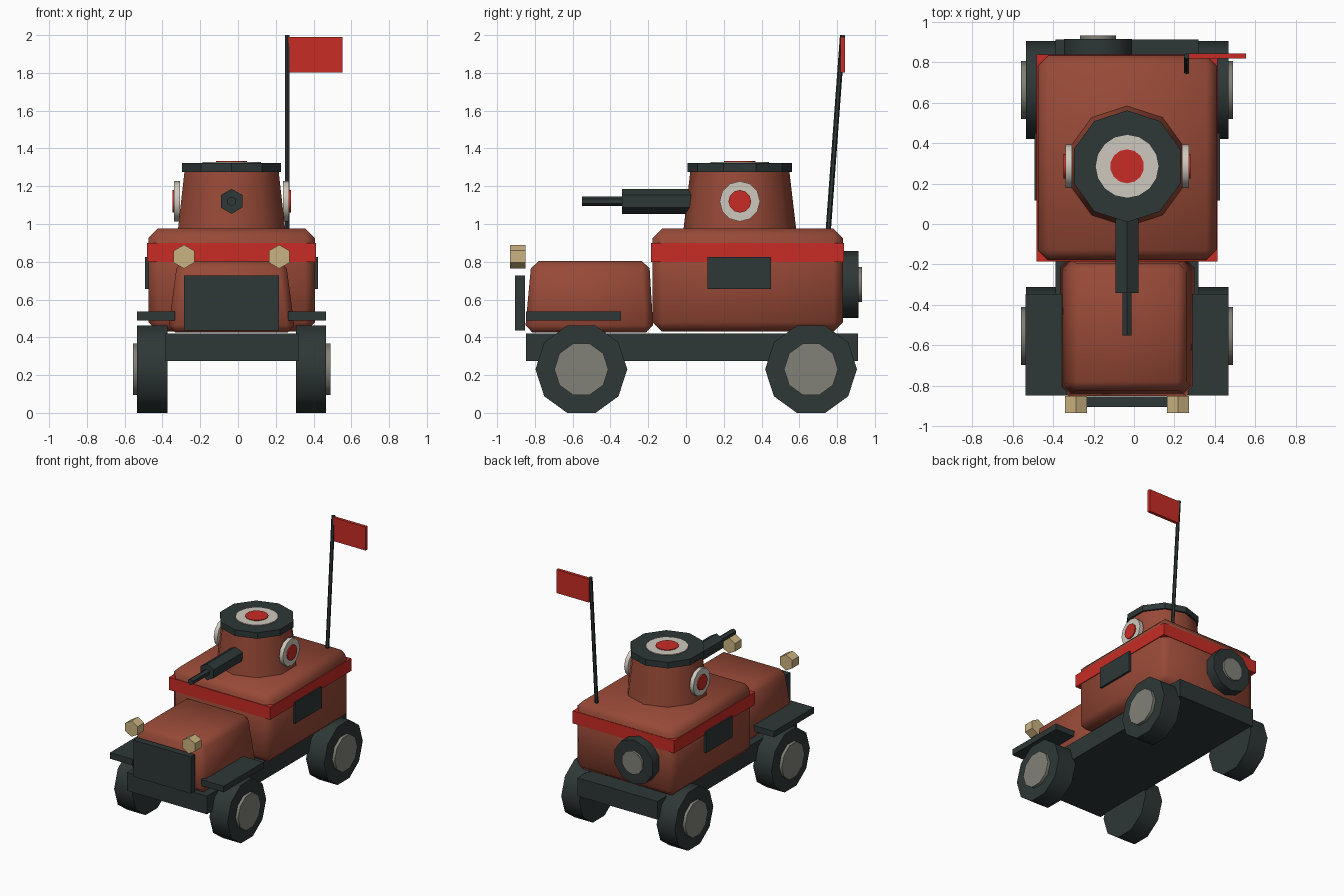
import bpy, bmesh, math
from mathutils import Vector

if "Cube" in bpy.data.objects:
    bpy.data.objects.remove(bpy.data.objects["Cube"])

CX = -0.034  # vehicle centreline
X, Y, Z = Vector((1, 0, 0)), Vector((0, 1, 0)), Vector((0, 0, 1))


def material(name, rgb):
    m = bpy.data.materials.new(name)
    m.diffuse_color = (*rgb, 1)
    m.use_nodes = True
    m.node_tree.nodes["Principled BSDF"].inputs["Base Color"].default_value = m.diffuse_color
    return m


RUST = material("rust_paint", (0.31, 0.067, 0.038))
DARK = material("dark_metal", (0.027, 0.038, 0.038))
RED = material("bright_red", (0.58, 0.025, 0.018))
WHITE = material("off_white", (0.62, 0.58, 0.51))
GREY = material("hub_grey", (0.22, 0.22, 0.19))
TAN = material("lamp_tan", (0.60, 0.45, 0.22))


def finish(name, bm, mat, bevel=0, angle=25):
    bmesh.ops.recalc_face_normals(bm, faces=bm.faces)
    if bevel:
        bmesh.ops.bevel(bm, geom=list(bm.edges), offset=bevel, segments=1,
                        affect='EDGES', profile=0.5)
    me = bpy.data.meshes.new(name)
    bm.to_mesh(me)
    bm.free()
    me.materials.append(mat)
    ob = bpy.data.objects.new(name, me)
    bpy.context.collection.objects.link(ob)
    bpy.context.view_layer.objects.active = ob
    bpy.ops.object.select_all(action='DESELECT')
    ob.select_set(True)
    bpy.ops.object.shade_smooth_by_angle(angle=math.radians(angle))
    return ob


def loft(name, rings, mat, bevel=0, angle=25):
    """Closed solid between two rings of equal length."""
    bm = bmesh.new()
    a, b = [[bm.verts.new(p) for p in ring] for ring in rings]
    n = len(a)
    bm.faces.new(a)
    bm.faces.new(b)
    for i in range(n):
        j = (i + 1) % n
        bm.faces.new((a[i], a[j], b[j], b[i]))
    return finish(name, bm, mat, bevel, angle)


def box(name, x0, x1, y0, y1, z0, z1, mat, bevel=0, angle=25, top=None):
    """Box; top gives other x0, x1, y0, y1 limits for the upper face."""
    def ring(l, z):
        return [(l[0], l[2], z), (l[1], l[2], z), (l[1], l[3], z), (l[0], l[3], z)]
    low = (x0, x1, y0, y1)
    return loft(name, (ring(low, z0), ring(top or low, z1)), mat, bevel, angle)


def prism(name, p0, p1, r0, r1, n, start, mat, angle=40):
    """n-sided cone section from p0 to p1, first corner pointing along start."""
    p0, p1 = Vector(p0), Vector(p1)
    axis = (p1 - p0).normalized()
    u = (start - axis * start.dot(axis)).normalized()
    v = axis.cross(u)

    def ring(p, r):
        return [p + r * (u * math.cos(2 * math.pi * i / n) + v * math.sin(2 * math.pi * i / n))
                for i in range(n)]
    return loft(name, (ring(p0, r0), ring(p1, r1)), mat, 0, angle)


# chassis, hull and bonnet
box("chassis", CX - 0.353, CX + 0.353, -0.847, 0.911, 0.275, 0.42, DARK)
box("hull", CX - 0.441, CX + 0.441, -0.178, 0.832, 0.43, 0.975, RUST, 0.05, 50)
box("hull_stripe", CX - 0.447, CX + 0.447, -0.184, 0.836, 0.80, 0.90, RED)
box("bonnet", CX - 0.337, CX + 0.337, -0.853, -0.172, 0.425, 0.805, RUST, 0.04, 50,
    top=(CX - 0.287, CX + 0.287, -0.818, -0.195))
box("grille", CX - 0.252, CX + 0.252, -0.905, -0.853, 0.435, 0.727, DARK)

# turret, gun and roof roundel
TY = 0.285
prism("turret", (CX, TY, 0.95), (CX, TY, 1.28), 0.301, 0.262, 10, Y, RUST)
prism("turret_cap", (CX, TY, 1.275), (CX, TY, 1.323), 0.276, 0.276, 10, Y, DARK, 30)
prism("roof_ring", (CX, TY, 1.32), (CX, TY, 1.328), 0.155, 0.155, 16, Y, WHITE)
prism("roof_dot", (CX, TY, 1.325), (CX, TY, 1.333), 0.084, 0.084, 14, Y, RED)
prism("gun_sleeve", (CX, 0.06, 1.12), (CX, -0.34, 1.12), 0.066, 0.066, 6, Z, DARK)
prism("gun_barrel", (CX, -0.33, 1.12), (CX, -0.55, 1.12), 0.025, 0.025, 6, Z, DARK)

# mirrored parts
for s, side in ((-1, "left"), (1, "right")):
    def at(d, y, z):
        return (CX + s * d, y, z)
    for y, end in ((-0.554, "front"), (0.662, "rear")):
        prism(f"{end}_{side}_tyre", at(0.34, y, 0.231), at(0.5, y, 0.231),
              0.243, 0.243, 10, Y, DARK)
        prism(f"{end}_{side}_hub", at(0.49, y, 0.231), at(0.523, y, 0.231),
              0.143, 0.143, 10, Y, GREY)
    xs = sorted((CX + s * 0.30, CX + s * 0.501))
    box(f"{side}_fender", *xs, -0.848, -0.345, 0.49, 0.538, DARK)
    xs = sorted((CX + s * 0.43, CX + s * 0.458))
    box(f"{side}_side_hatch", *xs, 0.115, 0.449, 0.657, 0.826, DARK)
    prism(f"{side}_headlight", at(0.252, -0.933, 0.827), at(0.252, -0.85, 0.827),
          0.063, 0.063, 6, Z, TAN)
    prism(f"{side}_roundel_ring", at(0.272, TY, 1.12), at(0.305, TY, 1.12),
          0.107, 0.107, 12, Y, WHITE)
    prism(f"{side}_roundel_dot", at(0.30, TY, 1.12), at(0.314, TY, 1.12),
          0.06, 0.06, 12, Y, RED)

# spare wheel on the back
prism("spare_tyre", (-0.178, 0.82, 0.68), (-0.178, 0.914, 0.68), 0.177, 0.177, 10, Z, DARK)
prism("spare_hub", (-0.178, 0.90, 0.68), (-0.178, 0.932, 0.68), 0.093, 0.093, 10, Z, GREY)

# leaning aerial with flag
prism("aerial", (0.26, 0.752, 0.95), (0.26, 0.829, 2.0), 0.014, 0.014, 6, Y, DARK)
box("flag", 0.268, 0.553, 0.817, 0.841, 1.803, 1.99, RED)
